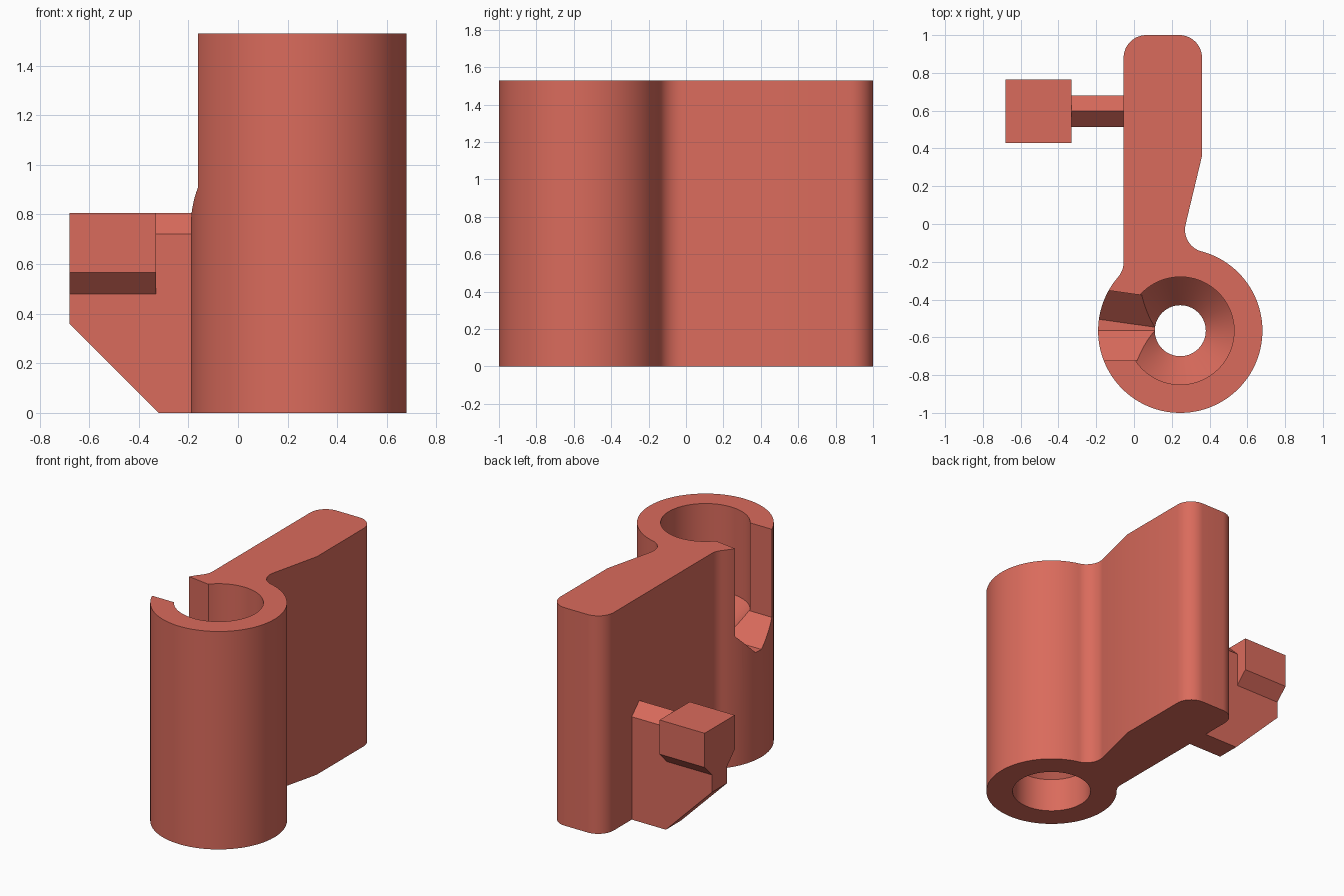
import bpy, bmesh, math
from mathutils import Vector, Matrix

cube = bpy.data.objects.get("Cube")
if cube:
    bpy.data.objects.remove(cube, do_unlink=True)

HEIGHT = 1.53
RING = Vector((0.245, -0.565, 0))
RING_R = 0.435
FILLET = 0.12

# Single salmon colour
salmon = bpy.data.materials.new("salmon plastic")
salmon.use_nodes = True
colour = (0.70, 0.147, 0.107, 1)
salmon.diffuse_color = colour
salmon.node_tree.nodes["Principled BSDF"].inputs["Base Color"].default_value = colour


def finish(name, bm):
    bmesh.ops.recalc_face_normals(bm, faces=bm.faces)
    mesh = bpy.data.meshes.new(name)
    bm.to_mesh(mesh)
    bm.free()
    obj = bpy.data.objects.new(name, mesh)
    bpy.context.collection.objects.link(obj)
    mesh.materials.append(salmon)
    return obj


def prism(points, direction):
    """Extrude a closed outline of 3D points along a direction."""
    bm = bmesh.new()
    face = bm.faces.new([bm.verts.new(p) for p in points])
    out = bmesh.ops.extrude_face_region(bm, geom=[face])
    verts = [v for v in out["geom"] if isinstance(v, bmesh.types.BMVert)]
    bmesh.ops.translate(bm, verts=verts, vec=direction)
    return bm


def arc(cx, cy, radius, start, end, steps):
    angles = [math.radians(start + (end - start) * i / steps) for i in range(steps + 1)]
    return [(cx + radius * math.cos(a), cy + radius * math.sin(a), 0) for a in angles]


def boolean(target, tool, operation):
    """Apply a boolean and remove the tool."""
    mod = target.modifiers.new(operation, "BOOLEAN")
    mod.operation = operation
    mod.solver = "EXACT"
    mod.object = tool
    bpy.context.view_layer.objects.active = target
    bpy.ops.object.modifier_apply(modifier=mod.name)
    bpy.data.objects.remove(tool, do_unlink=True)


def smooth(obj):
    bpy.ops.object.select_all(action="DESELECT")
    obj.select_set(True)
    bpy.context.view_layer.objects.active = obj
    bpy.ops.object.shade_smooth_by_angle(angle=math.radians(25))


# Ring and arm share one outline, blended by concave fillets
outline = arc(RING.x, RING.y, RING_R, 139.2, 434.8, 100)
outline += arc(0.39, -0.03, FILLET, 254.8, 166.5, 16)[1:]
outline += [(0.36, 0.36, 0)]
outline += arc(0.24, 0.88, FILLET, 0, 90, 14)
outline += arc(0.065, 0.88, FILLET, 90, 180, 14)
outline += arc(-0.175, -0.202, FILLET, 0, -40.8, 10)[:-1]
body = finish("ring_and_arm", prism(outline, (0, 0, HEIGHT)))

# Stepped bore with conical seats, turned around the ring axis
bm = bmesh.new()
profile = [(0, -0.1), (0.26, -0.1), (0.26, 0.24), (0.135, 0.365),
           (0.135, 0.755), (0.285, 0.92), (0.285, 1.7), (0, 1.7)]
verts = [bm.verts.new(RING + Vector((r, 0, z))) for r, z in profile]
edges = [bm.edges.new(pair) for pair in zip(verts, verts[1:])]
bmesh.ops.spin(bm, geom=verts + edges, cent=RING, axis=(0, 0, 1),
               angle=math.tau, steps=96, use_duplicate=False)
bmesh.ops.remove_doubles(bm, verts=bm.verts, dist=0.0005)
boolean(body, finish("bore_cutter", bm), "DIFFERENCE")

# Side slot with a V-shaped floor, swept through a small angle
bm = bmesh.new()
section = [(0, 0.755), (0.158, 0.912), (0.158, 1.7), (-0.158, 1.7), (-0.158, 0.912)]
for degrees in (0, -8):
    turn = Matrix.Rotation(math.radians(degrees), 3, "Z")
    for x in (0, -0.6):
        for y, z in section:
            bm.verts.new(RING + turn @ Vector((x, y, z)))
hull = bmesh.ops.convex_hull(bm, input=bm.verts)
loose = [v for v in bm.verts if not v.link_faces]
bmesh.ops.delete(bm, geom=loose, context="VERTS")
boolean(body, finish("slot_cutter", bm), "DIFFERENCE")
smooth(body)

# Hook stem: ridged plate with a sloping lower corner
MID, HALF, WIDE, TOP, END = 0.597, 0.083, 0.167, 0.805, -0.68
stem_section = [(-HALF, 0), (HALF, 0), (HALF, TOP - HALF), (0, TOP), (-HALF, TOP - HALF)]
bm = prism([(END, MID + y, z) for y, z in stem_section], (0.66, 0, 0))
cut = bmesh.ops.bisect_plane(bm, geom=bm.verts[:] + bm.edges[:] + bm.faces[:],
                             plane_co=(-0.32, 0, 0), plane_no=(-1, 0, -1), clear_outer=True)
rim = [e for e in cut["geom_cut"] if isinstance(e, bmesh.types.BMEdge)]
bmesh.ops.holes_fill(bm, edges=rim)
hook = finish("hook", bm)

# Hook head: wide block with chamfered underside
head_section = [(-HALF, 0.48), (HALF, 0.48), (WIDE, 0.565), (WIDE, TOP), (-WIDE, TOP), (-WIDE, 0.565)]
head = finish("hook_head", prism([(END, MID + y, z) for y, z in head_section], (0.35, 0, 0)))
boolean(hook, head, "UNION")
